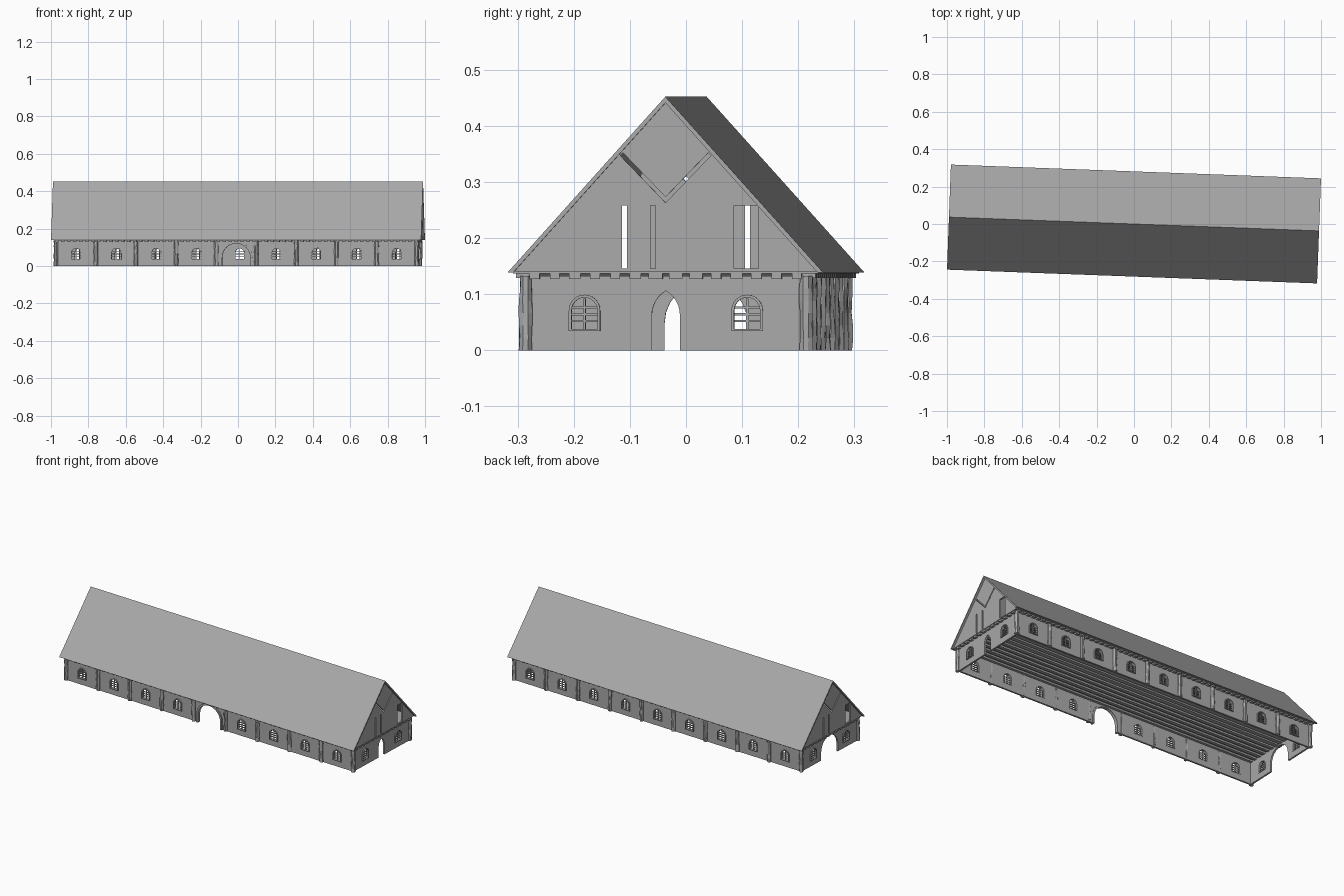
import bpy, bmesh, math, random
from mathutils import Matrix, Vector

random.seed(4)
cube = bpy.data.objects.get("Cube")
if cube:
    bpy.data.objects.remove(cube)

grey = bpy.data.materials.new("weathered grey")
grey.use_nodes = True
grey.diffuse_color = (0.4, 0.4, 0.4, 1)
bsdf = grey.node_tree.nodes["Principled BSDF"]
bsdf.inputs["Base Color"].default_value = (0.4, 0.4, 0.4, 1)
bsdf.inputs["Roughness"].default_value = 0.9

TURN = Matrix.Rotation(math.radians(-2.13), 4, 'Z')   # whole barn sits slightly askew
LONG = Matrix.Rotation(math.pi / 2, 4, 'X')           # drawing plane -> x, z
ENDS = Matrix.Rotation(math.pi / 2, 4, 'Z') @ LONG    # drawing plane -> y, z
L, W, H = 0.965, 0.25, 0.132                          # wall half length, half width, height
BAY = 2 * L / 9


def at(x, y, z=0):
    return Matrix.Translation((x, y, z))


def place(name, mesh, matrix):
    ob = bpy.data.objects.new(name, mesh)
    bpy.context.scene.collection.objects.link(ob)
    ob.matrix_basis = TURN @ matrix
    return ob


def panel(name, outline, holes, half):
    """Flat outline with holes, extruded both ways into a mesh."""
    curve = bpy.data.curves.new(name, 'CURVE')
    curve.dimensions = '2D'
    curve.fill_mode = 'BOTH'
    curve.extrude = half
    for loop in [outline] + holes:
        sp = curve.splines.new('POLY')
        sp.points.add(len(loop) - 1)
        for p, (a, b) in zip(sp.points, loop):
            p.co = (a, b, 0, 1)
        sp.use_cyclic_u = True
    tmp = bpy.data.objects.new(name, curve)
    bpy.context.scene.collection.objects.link(tmp)
    bpy.context.view_layer.update()
    dg = bpy.context.evaluated_depsgraph_get()
    mesh = bpy.data.meshes.new_from_object(tmp.evaluated_get(dg))
    bpy.data.objects.remove(tmp)
    mesh.name = name
    mesh.materials.clear()
    mesh.materials.append(grey)
    for poly in mesh.polygons:
        poly.use_smooth = False
        poly.material_index = 0
    return mesh


def boxes(name, items):
    """One mesh made of many boxes, each given as centre and size."""
    bm = bmesh.new()
    for centre, size in items:
        bmesh.ops.create_cube(bm, size=1, matrix=at(*centre) @ Matrix.Diagonal((*size, 1)))
    mesh = bpy.data.meshes.new(name)
    bm.to_mesh(mesh)
    bm.free()
    mesh.materials.append(grey)
    return mesh


def arch(c, w, top, base=0, pointed=False, n=6):
    """Arch from left foot over the crown to right foot."""
    if pointed:
        left = [(-w + 2 * w * (1 - math.cos(t)), 2 * w * math.sin(t))
                for t in (math.pi / 3 * i / n for i in range(n + 1))]
        pts = left + [(-a, b) for a, b in reversed(left[:-1])]
        rise = 2 * w * math.sin(math.pi / 3)
    else:
        pts = [(-w * math.cos(math.pi * i / (2 * n)), w * math.sin(math.pi * i / (2 * n)))
               for i in range(2 * n + 1)]
        rise = w
    return [(c - w, base)] + [(c + a, top - rise + b) for a, b in pts] + [(c + w, base)]


def rect(a, b, c, d):
    return [(a, b), (c, b), (c, d), (a, d)]


def wall_outline(half, door=()):
    return [(-half, 0), *door, (half, 0), (half, H), (-half, H)]


def opening(c):
    return arch(c, 0.023, 0.094, 0.038)


# Shared window: frame ring and lattice
frame_mesh = panel("window_frame", arch(0, 0.028, 0.099, 0.034), [opening(0)], 0.009)
bars = [((0, z, 0), (0.046, 0.004, 0.005)) for z in (0.052, 0.064, 0.076)]
bars.append(((0, 0.065, 0), (0.004, 0.055, 0.006)))
lattice_mesh = boxes("window_lattice", bars)


def window(matrix):
    place("window_frame", frame_mesh, matrix)
    place("window_lattice", lattice_mesh, matrix)


# Long walls: the front one has a wide gateway in the middle bay
bays = [BAY * (i - 4) for i in range(9)]
gate = arch(0, 0.076, 0.122)
for side, name in ((-1, "front_wall"), (1, "back_wall")):
    front = side < 0
    centres = [c for c in bays if not (front and abs(c) < 0.01)]
    mesh = panel(name, wall_outline(L, gate if front else ()),
                 [opening(c) for c in centres], 0.005)
    place(name, mesh, at(0, side * (W - 0.005)) @ LONG)
    for c in centres:
        window(at(c, side * (W - 0.003)) @ LONG)

# Gateway surrounds on the front and left-over end
surround = panel("gateway_frame", arch(0, 0.086, 0.131) + arch(0, 0.075, 0.121)[::-1], [], 0.01)
place("front_gateway_frame", surround, at(0, -W + 0.002) @ LONG)

# End walls and gables, the second turned half round
end_doors = {1: arch(0, 0.025, 0.106, pointed=True), -1: arch(0, 0.074, 0.122)}
vee = [(0, 0.263), (0.081, 0.347), (0.076, 0.352), (0, 0.273), (-0.076, 0.352), (-0.081, 0.347)]
for s, side_name in ((1, "left"), (-1, "right")):
    mesh = panel(side_name + "_end_wall", wall_outline(W, end_doors[s]),
                 [opening(-0.145), opening(0.145)], 0.005)
    place(side_name + "_end_wall", mesh, at(s * (L - 0.005), 0) @ ENDS)
    for y in (-0.145, 0.145):
        window(at(s * (L - 0.003), y) @ ENDS)
    slots = [rect(-0.078, 0.146, -0.069, 0.258), rect(-0.027, 0.146, -0.018, 0.258),
             rect(0.122, 0.146, 0.166, 0.258), vee]
    mesh = panel(side_name + "_gable", [(-0.273, 0.14), (0.273, 0.14), (0, 0.444)],
                 [[(s * a, b) for a, b in loop] for loop in slots], 0.005)
    place(side_name + "_gable", mesh, at(s * 0.974, 0) @ ENDS)

# Roof: thin folded slab
roof = panel("roof", [(-0.281, 0.139), (0, 0.452), (0.281, 0.139),
                      (0.271, 0.139), (0, 0.441), (-0.271, 0.139)], [], 0.99)
place("roof", roof, ENDS)

# Attic floor with long joists below and joist ends under the eaves
place("attic_floor", boxes("attic_floor", [((0, 0, 0.139), (1.95, 0.545, 0.004))]), Matrix())
joists = [((0, 0.036 * (i - 6.5), 0.132), (1.955, 0.02 + random.uniform(-0.004, 0.006), 0.01))
          for i in range(14)]
place("ceiling_joists", boxes("ceiling_joists", joists), Matrix())
stubs = [((0.032 * (i - 30), s * 0.252, 0.133), (0.018, 0.03, 0.009))
         for i in range(61) for s in (-1, 1)]
place("eave_joist_ends", boxes("eave_joist_ends", stubs), Matrix())


def log(name, x, y, radius=0.0125, sides=8, rings=7):
    """Rough hewn upright with a slightly uneven surface."""
    bm = bmesh.new()
    loops = []
    for r in range(rings):
        loop = []
        for i in range(sides):
            t = 2 * math.pi * (i + 0.5) / sides
            k = radius * random.uniform(0.8, 1.1)
            loop.append(bm.verts.new((k * math.cos(t), k * math.sin(t), H * r / (rings - 1))))
        loops.append(loop)
    for lo, hi in zip(loops, loops[1:]):
        for i in range(sides):
            j = (i + 1) % sides
            bm.faces.new((lo[i], lo[j], hi[j], hi[i]))
    bm.faces.new(loops[0][::-1])
    bm.faces.new(loops[-1])
    mesh = bpy.data.meshes.new(name)
    bm.to_mesh(mesh)
    bm.free()
    mesh.materials.append(grey)
    place(name, mesh, at(x, y))


# Uprights between the bays
for i in range(10):
    for s, name in ((-1, "front_post"), (1, "back_post")):
        log(name, BAY * (i - 4.5), s * W)
